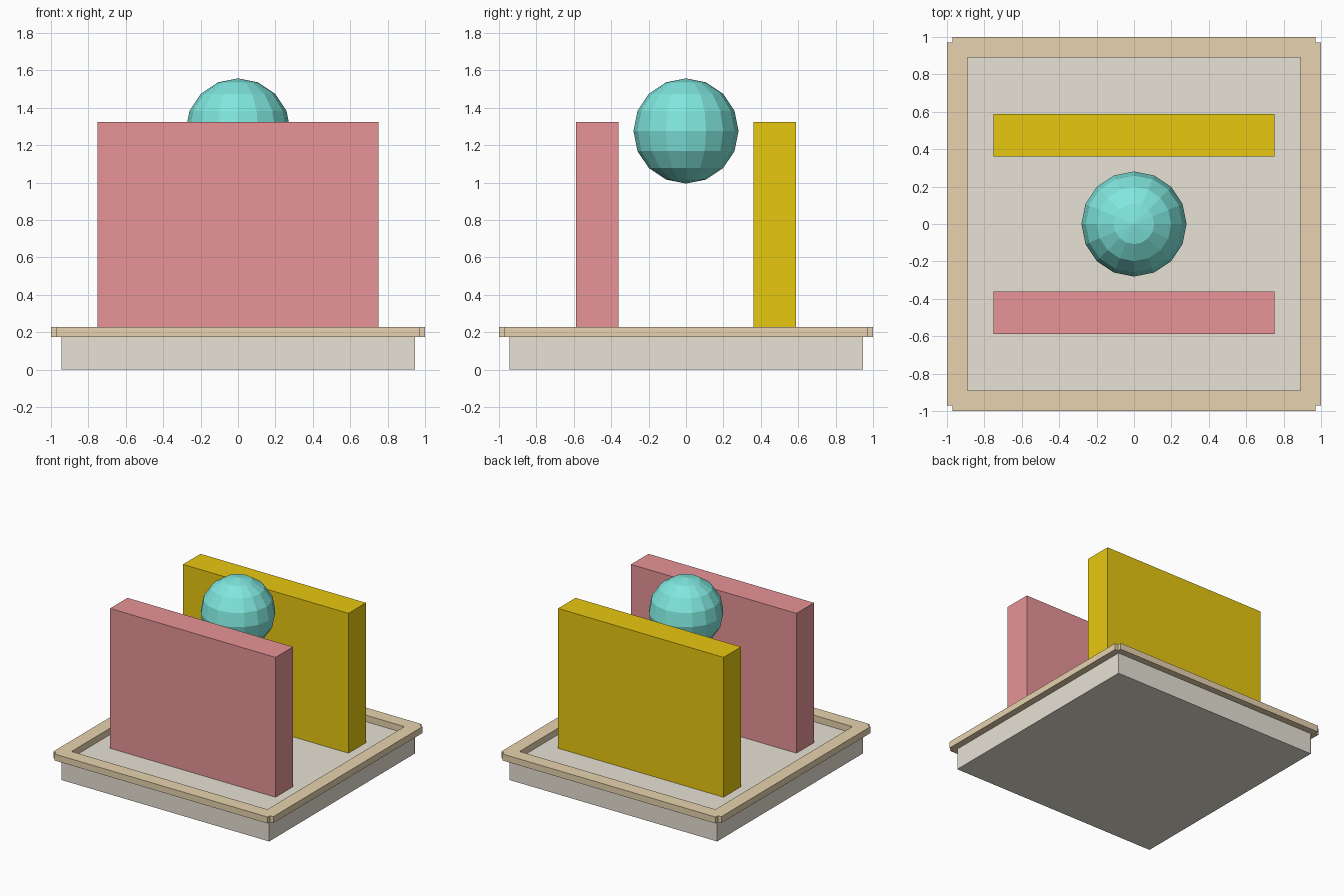
import bpy
import bmesh

default_cube = bpy.data.objects.get("Cube")
if default_cube:
    bpy.data.objects.remove(default_cube, do_unlink=True)


def material(name, rgb):
    mat = bpy.data.materials.new(name)
    mat.use_nodes = True
    colour = (*rgb, 1.0)
    mat.diffuse_color = colour
    mat.node_tree.nodes["Principled BSDF"].inputs["Base Color"].default_value = colour
    return mat


def add_object(name, bm, mat):
    bmesh.ops.recalc_face_normals(bm, faces=bm.faces)
    mesh = bpy.data.meshes.new(name)
    bm.to_mesh(mesh)
    bm.free()
    mesh.materials.append(mat)
    obj = bpy.data.objects.new(name, mesh)
    bpy.context.collection.objects.link(obj)
    return obj


def add_box(name, half_x, y_range, z_range, mat):
    bm = bmesh.new()
    bmesh.ops.create_cube(bm, size=1)
    for v in bm.verts:
        v.co.x *= 2 * half_x
        v.co.y = y_range[v.co.y > 0]
        v.co.z = z_range[v.co.z > 0]
    return add_object(name, bm, mat)


stone = material("pale stone", (0.80, 0.76, 0.665))
tan = material("tan trim", (0.80, 0.65, 0.43))
pink = material("dusty pink", (0.80, 0.296, 0.31))
yellow = material("mustard yellow", (0.80, 0.578, 0.005))
teal = material("light teal", (0.216, 0.80, 0.73))

FLOOR, RIM_TOP, WALL_TOP = 0.175, 0.228, 1.324

# Square base slab
add_box("base", 0.945, (-0.945, 0.945), (0, FLOOR), stone)

# Raised rim: one quarter of the notched frame, turned around the centre
INNER, NOTCH, OUTER = 0.89, 0.97, 1.0
quarter = [(INNER, -INNER), (NOTCH, -NOTCH), (OUTER, -NOTCH),
           (OUTER, NOTCH), (NOTCH, NOTCH), (INNER, INNER)]
bm = bmesh.new()
for turn in range(4):
    bm.faces.new([bm.verts.new((x, y, FLOOR)) for x, y in quarter])
    quarter = [(-y, x) for x, y in quarter]
bmesh.ops.remove_doubles(bm, verts=bm.verts, dist=0.001)
top = bmesh.ops.extrude_face_region(bm, geom=bm.faces[:], use_keep_orig=True)
for v in top["geom"]:
    if isinstance(v, bmesh.types.BMVert):
        v.co.z = RIM_TOP
add_object("rim", bm, tan)

# Two upright walls
add_box("front_wall", 0.752, (-0.587, -0.36), (FLOOR, WALL_TOP), pink)
add_box("back_wall", 0.752, (0.36, 0.587), (FLOOR, WALL_TOP), yellow)

# Faceted ball floating between the walls
bm = bmesh.new()
bmesh.ops.create_uvsphere(bm, u_segments=16, v_segments=8, radius=0.281)
bmesh.ops.translate(bm, verts=bm.verts, vec=(0, 0, 1.276))
add_object("ball", bm, teal)
